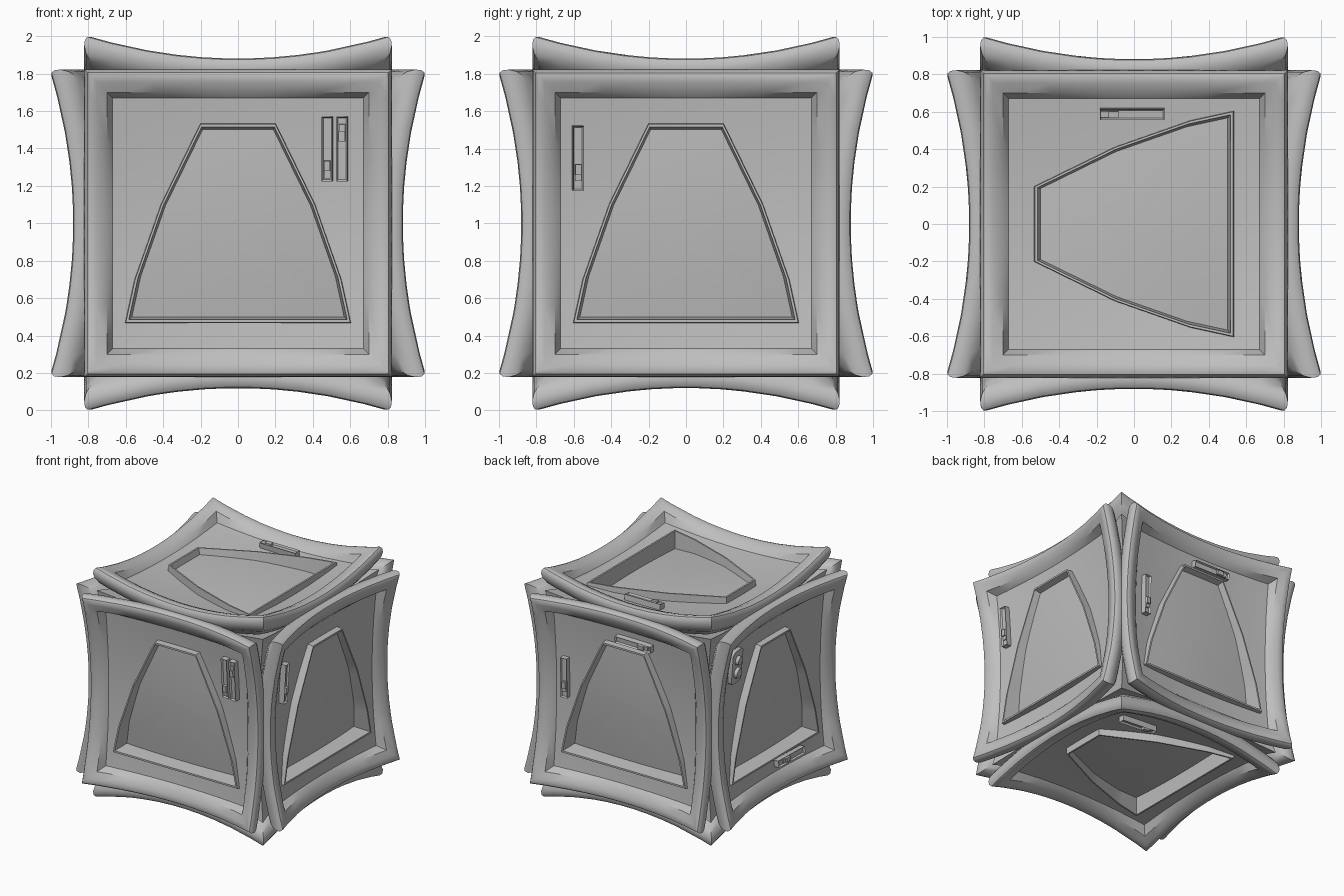
import bpy, bmesh, math
from mathutils import Matrix, Vector

if "Cube" in bpy.data.objects:
    bpy.data.objects.remove(bpy.data.objects["Cube"])

grey = bpy.data.materials.new("stone grey")
grey.diffuse_color = (0.52, 0.52, 0.52, 1)
grey.use_nodes = True
grey.node_tree.nodes["Principled BSDF"].inputs["Base Color"].default_value = grey.diffuse_color


def finish(name, bm, matrix, angle=30):
    me = bpy.data.meshes.new(name)
    bm.to_mesh(me)
    bm.free()
    me.materials.append(grey)
    ob = bpy.data.objects.new(name, me)
    bpy.context.collection.objects.link(ob)
    ob.matrix_world = matrix
    bpy.ops.object.select_all(action='DESELECT')
    ob.select_set(True)
    bpy.context.view_layer.objects.active = ob
    bpy.ops.object.shade_smooth_by_angle(angle=math.radians(angle))
    return ob


def rim(u, v):
    """Height of the dished frame above the cube centre."""
    return 0.765 + 0.12 * (u * u + v * v) / 0.64


def field(u, v):
    """Height of the shallower field inside the frame."""
    return 0.785 + 0.055 * (u * u + v * v) / 0.64


def pane(u, v):
    """Window pane, leaning back towards its wide end."""
    return 0.815 - 0.075 * (0.5 - v) ** 2 - 0.06 * u * u


# Outlines, counter-clockwise
half = [(0.6, -0.53), (0.55, -0.3), (0.41, 0.1), (0.2, 0.53)]
window = half + [(-u, v) for u, v in reversed(half)]
square = [(1, -1), (1, 1), (-1, 1), (-1, -1)]


def reach(poly, a):
    """Distance from the centre to the outline at angle a."""
    d = Vector((math.cos(a), math.sin(a)))
    for i, p in enumerate(poly):
        p, q = Vector(p), Vector(poly[(i + 1) % len(poly)])
        e = q - p
        den = d.cross(e)
        if abs(den) < 1e-9:
            continue
        t, s = p.cross(e) / den, p.cross(d) / den
        if t > 0 and -1e-5 <= s <= 1 + 1e-5:
            return t
    return 0.5


angles = [math.atan2(v, u) for u, v in window + square]
for k in range(40):
    a = -math.pi + (k + 0.5) * math.tau / 40
    if all(abs(a - b) > 0.04 for b in angles):
        angles.append(a)
angles.sort()


def panel(name, matrix):
    bm = bmesh.new()
    rings = []

    def ring(radius, height):
        out = []
        for a in angles:
            r = radius(a)
            u, v = r * math.cos(a), r * math.sin(a)
            out.append(bm.verts.new((u, v, height(u, v))))
        rings.append(out)

    # Rounded raised frame, from its underside over to the inner step
    for s, d in [(0.70, -0.17), (0.785, -0.135), (0.812, -0.105), (0.822, -0.07),
                 (0.818, -0.035), (0.805, -0.012), (0.785, 0), (0.755, 0.003),
                 (0.70, -0.006)]:
        ring(lambda a: s * reach(square, a), lambda u, v: rim(u, v) + d)
    # Shallow field running to the window
    for t in (0, 0.33, 0.67, 1):
        ring(lambda a: (1 - t) * 0.67 * reach(square, a)
             + t * 1.006 * reach(window, a), field)
    # Flat raised window trim
    for s in (1, 0.972):
        ring(lambda a: s * reach(window, a), lambda u, v: 0.866)
    # Inner window wall and pane
    for s in (0.945, 0.65, 0.3):
        ring(lambda a: s * reach(window, a), pane)
    n = len(angles)
    for o, i in zip(rings, rings[1:]):
        for k in range(n):
            j = (k + 1) % n
            bm.faces.new((o[k], o[j], i[j], i[k]))
    mid = bm.verts.new((0, 0, pane(0, 0)))
    for k in range(n):
        bm.faces.new((rings[-1][k], rings[-1][(k + 1) % n], mid))
    finish(name, bm, matrix, 32)


def seat(matrix, u, v, turn=0):
    """Frame resting on the field at (u, v)."""
    z = Vector((-0.172 * u, -0.172 * v, 1)).normalized()
    x = (Vector((1, 0, 0)) - z * z.x).normalized()
    tilt = Matrix((x, z.cross(x), z)).transposed().to_4x4()
    return (matrix @ Matrix.Translation((u, v, field(u, v)))
            @ tilt @ Matrix.Rotation(turn, 4, 'Z'))


def box(bm, size, centre):
    m = Matrix.Translation(centre) @ Matrix.Diagonal((*size, 1))
    return bmesh.ops.create_cube(bm, size=1, matrix=m)['verts']


def slider(name, matrix, u, v, knob, turn=0):
    bm = bmesh.new()
    # Tray with a sunken slot
    box(bm, (0.058, 0.345, 0.07), (0, 0, 0.015))
    top = [f for f in bm.faces if f.normal.z > 0.9]
    bmesh.ops.inset_region(bm, faces=top, thickness=0.011)
    bmesh.ops.translate(bm, verts=top[0].verts, vec=(0, 0, -0.016))
    # Sliding block and end stop
    box(bm, (0.034, 0.055, 0.04), (0, knob, 0.037))
    box(bm, (0.034, 0.09, 0.025), (0, knob * 1.25, 0.032))
    finish(name, bm, seat(matrix, u, v, turn))


def dial(name, matrix, u, v):
    # Rounded plate with two round buttons
    bm = bmesh.new()
    box(bm, (0.16, 0.29, 0.06), (0, 0, 0.005))
    upright = [e for e in bm.edges
               if abs(e.verts[0].co.z - e.verts[1].co.z) > 0.04]
    bmesh.ops.bevel(bm, geom=upright, offset=0.035, segments=4,
                    profile=0.5, affect='EDGES')
    for y, r in ((0.055, 0.042), (-0.055, 0.05)):
        bmesh.ops.create_cone(bm, cap_ends=True, segments=20, radius1=r,
                              radius2=r * 0.8, depth=0.03,
                              matrix=Matrix.Translation((0, y, 0.045)))
    finish(name, bm, seat(matrix, u, v))


# Face directions: outward normal, and the way the window narrows
faces = {"front": ((0, -1, 0), (0, 0, 1)), "back": ((0, 1, 0), (0, 0, 1)),
         "right": ((1, 0, 0), (0, 0, 1)), "left": ((-1, 0, 0), (0, 0, 1)),
         "top": ((0, 0, 1), (-1, 0, 0)), "bottom": ((0, 0, -1), (1, 0, 0))}
frames = {}
for side, (n, v) in faces.items():
    n, v = Vector(n), Vector(v)
    m = Matrix((v.cross(n), v, n)).transposed().to_4x4()
    frames[side] = Matrix.Translation((0, 0, 1)) @ m
    panel(side + "_panel", frames[side])

# Controls: side, position across and up, block position, turn
quarter = math.pi / 2
for i, (side, u, v, knob, turn) in enumerate([
        ("front", 0.48, 0.4, -0.09, 0), ("front", 0.56, 0.4, 0.07, 0),
        ("right", -0.58, 0.35, -0.06, 0), ("top", 0.59, 0.01, 0.1, 0),
        ("bottom", 0.5, 0.38, -0.08, 0), ("back", -0.58, 0.12, -0.06, 0),
        ("back", 0.09, 0.59, -0.08, quarter), ("left", 0.22, -0.6, 0.05, quarter)]):
    slider(f"{side}_slider_{i}", frames[side], u, v, knob, turn)
dial("left_dial", frames["left"], -0.53, 0.48)

# Inner core with hollowed sides, filling the corner gaps
bm = bmesh.new()
bmesh.ops.create_cube(bm, size=2)
bmesh.ops.subdivide_edges(bm, edges=bm.edges[:], cuts=7, use_grid_fill=True)
for vert in bm.verts:
    x, y, z = vert.co
    vert.co = (x * (0.6 + 0.1 * (y * y + z * z)),
               y * (0.6 + 0.1 * (x * x + z * z)),
               z * (0.6 + 0.1 * (x * x + y * y)))
finish("inner_core", bm, Matrix.Translation((0, 0, 1)))
